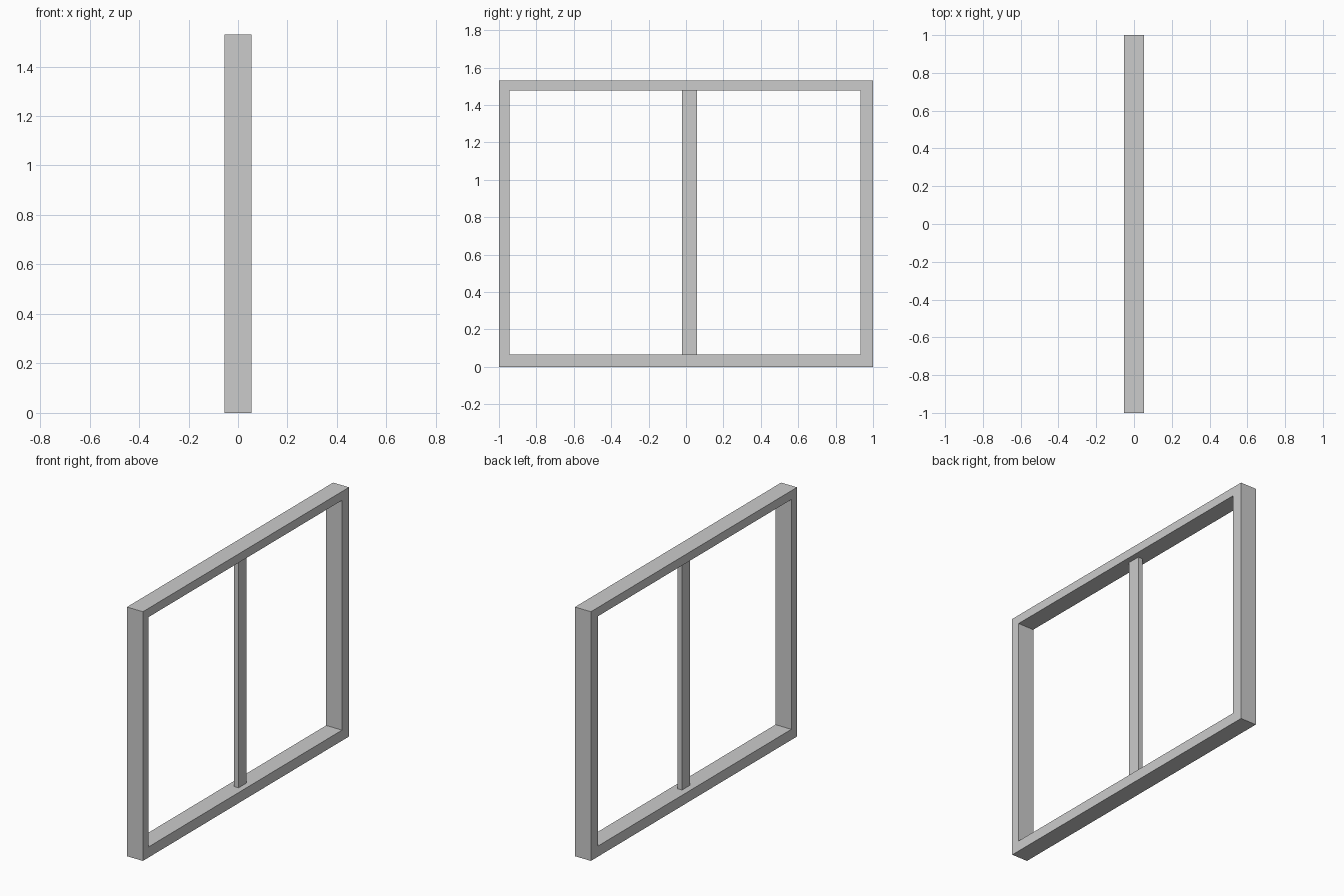
import bpy
import bmesh

if "Cube" in bpy.data.objects:
    bpy.data.objects.remove(bpy.data.objects["Cube"])

DEPTH = 0.054  # half thickness of the frame along x


def new_object(name, bm):
    bmesh.ops.recalc_face_normals(bm, faces=bm.faces)
    mesh = bpy.data.meshes.new(name)
    bm.to_mesh(mesh)
    bm.free()
    obj = bpy.data.objects.new(name, mesh)
    bpy.context.collection.objects.link(obj)
    return obj


def rect_loop(bm, x, y0, y1, z0, z1):
    return [bm.verts.new((x, y, z)) for y, z in ((y0, z0), (y1, z0), (y1, z1), (y0, z1))]


def bridge(bm, a, b):
    for i in range(4):
        j = (i + 1) % 4
        bm.faces.new((a[i], a[j], b[j], b[i]))


# Outer frame: one continuous rectangular ring
outer = (-1.0, 1.0, 0.0, 1.53)
inner = (-0.945, 0.932, 0.065, 1.476)
bm = bmesh.new()
loops = [rect_loop(bm, x, *r) for x, r in
         ((-DEPTH, outer), (DEPTH, outer), (DEPTH, inner), (-DEPTH, inner))]
for k in range(4):
    bridge(bm, loops[k], loops[(k + 1) % 4])
new_object("window_frame", bm)

# Thin upright bar dividing the opening
bm = bmesh.new()
bar = (-0.021, 0.059, 0.065, 1.476)
back, front = rect_loop(bm, -0.014, *bar), rect_loop(bm, 0.018, *bar)
bridge(bm, back, front)
bm.faces.new(back)
bm.faces.new(front)
new_object("center_mullion", bm)
